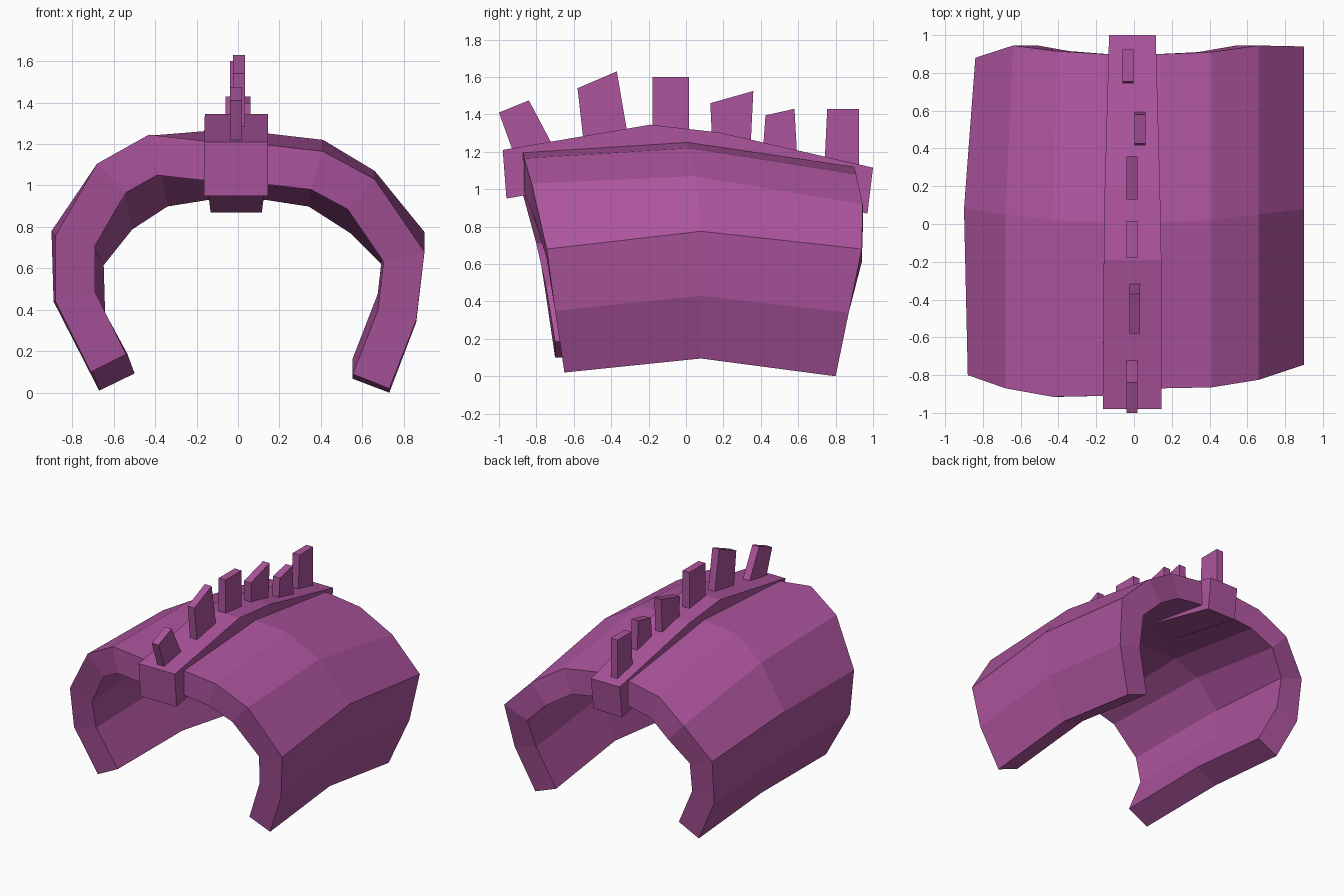
import bpy, bmesh
from mathutils import Vector

if "Cube" in bpy.data.objects:
    bpy.data.objects.remove(bpy.data.objects["Cube"])

purple = bpy.data.materials.new("purple")
purple.diffuse_color = (0.42, 0.09, 0.34, 1)
purple.use_nodes = True
purple.node_tree.nodes["Principled BSDF"].inputs["Base Color"].default_value = purple.diffuse_color


def make_object(name, bm):
    bmesh.ops.recalc_face_normals(bm, faces=bm.faces)
    mesh = bpy.data.meshes.new(name)
    bm.to_mesh(mesh)
    bm.free()
    mesh.materials.append(purple)
    obj = bpy.data.objects.new(name, mesh)
    bpy.context.collection.objects.link(obj)
    return obj


def loft(name, rings):
    """Skin a row of closed rings and cap both ends."""
    bm = bmesh.new()
    vs = [[bm.verts.new(p) for p in ring] for ring in rings]
    n = len(vs[0])
    for a, b in zip(vs, vs[1:]):
        for i in range(n):
            j = (i + 1) % n
            bm.faces.new((a[i], a[j], b[j], b[i]))
    return bm, vs


def inset(path, dist):
    """Mitred inward offset of an open (x, z) path running right foot to left foot."""
    pts = [Vector(p) for p in path]
    normals = []
    for a, b in zip(pts, pts[1:]):
        d = (b - a).normalized()
        normals.append(Vector((-d.y, d.x)))
    out = []
    for i, p in enumerate(pts):
        n0, n1 = normals[max(i - 1, 0)], normals[min(i, len(normals) - 1)]
        out.append(p + (n0 + n1) * dist / (1 + n0.dot(n1)))
    return out


# Arched shell: front, middle and back sections, right foot to left foot
X_RIGHT = [0.73, 0.86, 0.90, 0.66, 0.41, 0.15]
sections = [
    (X_RIGHT + [-0.16, -0.43, -0.68, -0.88, -0.88, -0.71],
     [-0.65, -0.70, -0.745, -0.825, -0.865, -0.87, -0.91, -0.915, -0.87, -0.80, -0.75, -0.70],
     [0.02, 0.35, 0.68, 1.03, 1.165, 1.195, 1.215, 1.245, 1.105, 0.76, 0.44, 0.10]),
    (X_RIGHT + [-0.16, -0.43, -0.68, -0.90, -0.89, -0.70],
     [0.08, 0.08, 0.08, 0.05, 0.02, 0.01, 0.01, 0.02, 0.05, 0.08, 0.08, 0.08],
     [0.095, 0.43, 0.775, 1.07, 1.22, 1.25, 1.262, 1.24, 1.09, 0.78, 0.44, 0.095]),
    (X_RIGHT + [-0.16, -0.41, -0.64, -0.84, -0.83, -0.67],
     [0.80, 0.87, 0.94, 0.945, 0.91, 0.90, 0.90, 0.915, 0.945, 0.88, 0.84, 0.80],
     [0.0, 0.34, 0.68, 0.92, 1.08, 1.12, 1.12, 1.08, 0.93, 0.68, 0.34, 0.01]),
]
rings = []
for xs, ys, zs in sections:
    inner = inset(list(zip(xs, zs)), 0.19)
    outer_pts = list(zip(xs, ys, zs))
    inner_pts = [(p.x, y, p.y) for p, y in zip(inner, ys)]
    rings.append(outer_pts + inner_pts[::-1])
bm, vs = loft("arched_shell", rings)
n = len(X_RIGHT) * 2
for ring in (vs[0], vs[-1]):
    for i in range(n - 1):
        bm.faces.new((ring[i], ring[i + 1], ring[2 * n - 2 - i], ring[2 * n - 1 - i]))
make_object("arched_shell", bm)

# Ridge bar: (y top, z top, y bottom, z bottom, x left, x right)
stations = [(-0.98, 1.21, -0.96, 0.95, -0.165, 0.145),
            (-0.19, 1.345, -0.18, 1.09, -0.16, 0.145),
            (0.18, 1.303, 0.16, 1.05, -0.155, 0.138),
            (1.0, 1.115, 0.97, 0.87, -0.132, 0.115)]
bm, vs = loft("ridge_bar", [[(l, yt, zt), (r, yt, zt), (r, yb, zb), (l, yb, zb)]
                            for yt, zt, yb, zb, l, r in stations])
bm.faces.new(vs[0])
bm.faces.new(vs[-1])
make_object("ridge_bar", bm)

# Crest plates: x centre and side outline (y, z), bases sunk into the ridge
plates = [
    (-0.01, [(-1.0, 1.41), (-0.84, 1.475), (-0.70, 1.21), (-0.91, 1.16)]),
    (0.004, [(-0.58, 1.54), (-0.37, 1.63), (-0.31, 1.28), (-0.545, 1.23)]),
    (-0.01, [(-0.18, 1.6), (0.015, 1.6), (0.015, 1.27), (-0.18, 1.27)]),
    (-0.01, [(0.13, 1.46), (0.36, 1.525), (0.345, 1.22), (0.14, 1.25)]),
    (0.032, [(0.425, 1.395), (0.58, 1.43), (0.595, 1.16), (0.41, 1.19)]),
    (-0.032, [(0.755, 1.43), (0.925, 1.43), (0.925, 1.09), (0.74, 1.12)]),
]
for k, (x, outline) in enumerate(plates):
    bm, vs = loft("plate", [[(x + s, y, z) for y, z in outline] for s in (-0.029, 0.029)])
    bm.faces.new(vs[0])
    bm.faces.new(vs[1])
    make_object(f"crest_plate_{k + 1}", bm)
